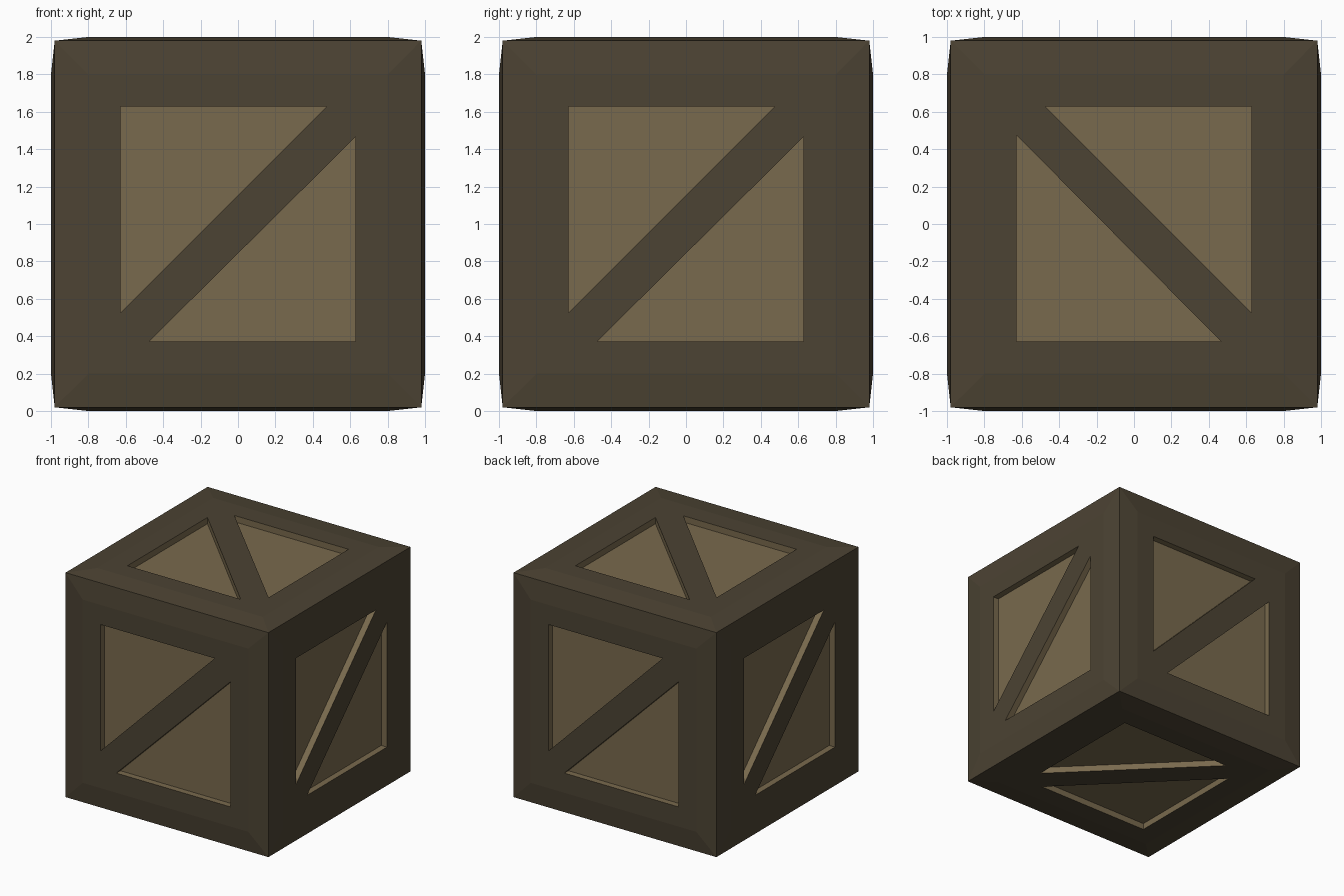
import bpy, bmesh
from mathutils import Vector

if "Cube" in bpy.data.objects:
    bpy.data.objects.remove(bpy.data.objects["Cube"])

EDGE, FLAT, HOLE, DEPTH = 0.98, 0.80, 0.628, 0.055
GAP = 0.475  # where the diagonal brace meets the recess border
CENTRE = Vector((0, 0, 1))


def material(name, colour):
    m = bpy.data.materials.new(name)
    m.diffuse_color = (*colour, 1)
    m.use_nodes = True
    m.node_tree.nodes["Principled BSDF"].inputs["Base Color"].default_value = m.diffuse_color
    return m


def finish(bm, name, mat):
    bmesh.ops.remove_doubles(bm, verts=bm.verts, dist=1e-4)
    mesh = bpy.data.meshes.new(name)
    bm.to_mesh(mesh)
    bm.free()
    mesh.materials.append(mat)
    bpy.context.collection.objects.link(bpy.data.objects.new(name, mesh))


def square(r):
    return [(-r, -r), (r, -r), (r, r), (-r, r)]


# Right and up directions of each side; the outward normal is right x up
X, Y, Z = Vector((1, 0, 0)), Vector((0, 1, 0)), Vector((0, 0, 1))
SIDES = [(X, Z), (Y, Z), (-X, Z), (-Y, Z), (-Y, X), (X, -Y)]

frame, panels = bmesh.new(), bmesh.new()
for right, up in SIDES:
    out = right.cross(up)

    def face(bm, pts):
        bm.faces.new([bm.verts.new(CENTRE + right * u + up * v + out * h)
                      for u, v, h in pts])

    def at(pts, h):
        return [(u, v, h) for u, v in pts]

    outer, mid, hole = at(square(EDGE), EDGE), at(square(FLAT), 1), at(square(HOLE), 1)
    # Brace ends on the bottom, right, top and left borders of the recess
    ends = at([(-GAP, -HOLE), (HOLE, GAP - 0.01), (GAP, HOLE), (-HOLE, -GAP)], 1)

    # Sloped rim and flat border
    for i in range(4):
        j = (i + 1) % 4
        face(frame, [outer[i], outer[j], mid[j], mid[i]])
        face(frame, [mid[i], mid[j], hole[j], ends[i], hole[i]])

    # Diagonal brace
    face(frame, [hole[0], ends[0], ends[1], hole[2], ends[2], ends[3]])

    # Two sunken triangular panels with their walls
    for tri in ([ends[0], hole[1], ends[1]], [ends[2], hole[3], ends[3]]):
        low = [(u, v, 1 - DEPTH) for u, v, h in tri]
        face(panels, low)
        for i in range(3):
            j = (i + 1) % 3
            face(panels, [tri[i], tri[j], low[j], low[i]])

finish(frame, "crate_frame", material("dark_wood", (0.072, 0.056, 0.033)))
finish(panels, "crate_panels", material("light_wood", (0.19, 0.143, 0.075)))
